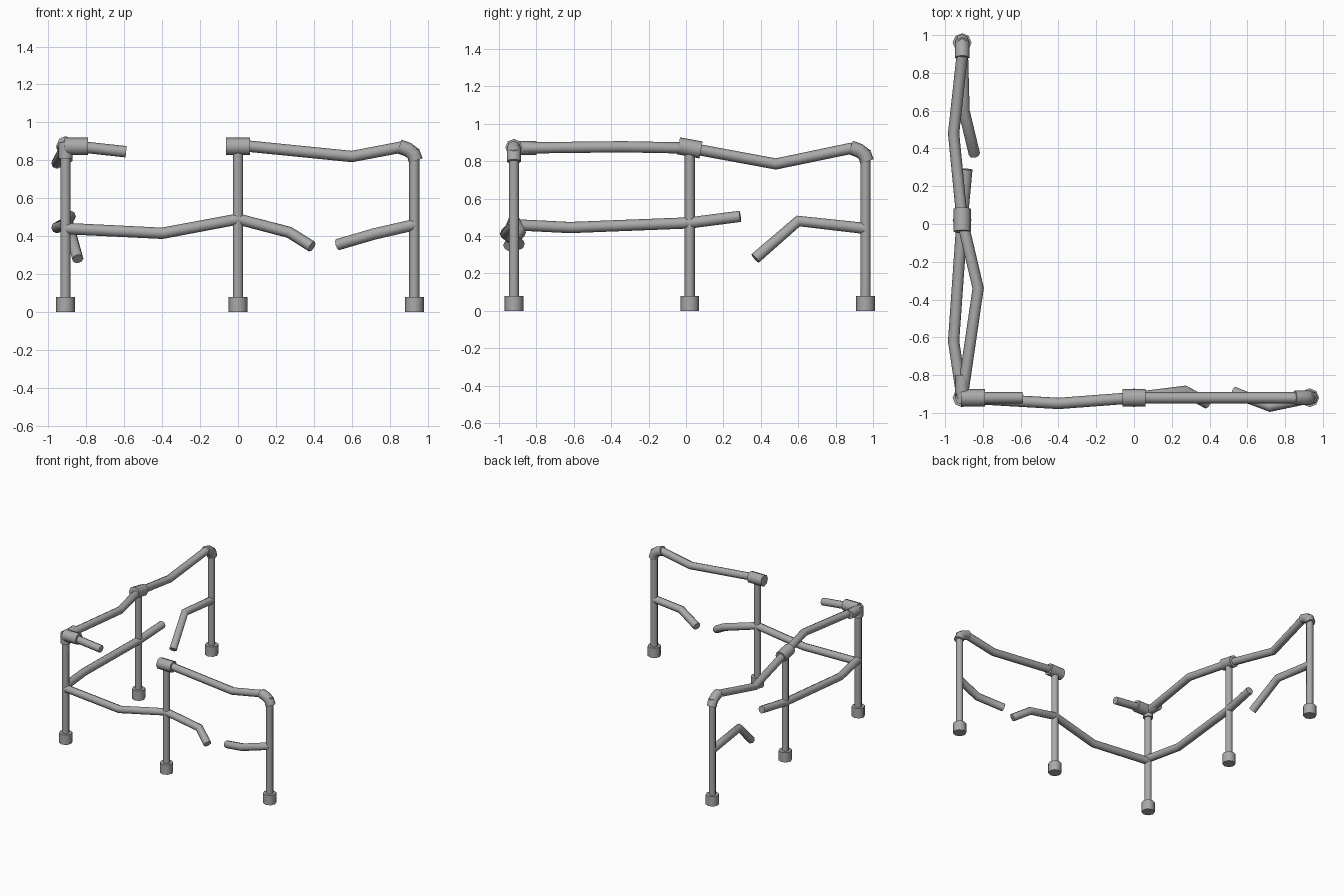
import bpy
import math

cube = bpy.data.objects.get("Cube")
if cube:
    bpy.data.objects.remove(cube, do_unlink=True)


def make_material(name, value):
    mat = bpy.data.materials.new(name)
    mat.use_nodes = True
    colour = (value, value, value, 1)
    mat.diffuse_color = colour
    mat.node_tree.nodes["Principled BSDF"].inputs["Base Color"].default_value = colour
    return mat


steel = make_material("steel grey", 0.4)


def pipe(name, points, radius):
    """Eight-sided capped tube swept along a path."""
    curve = bpy.data.curves.new(name + "_path", "CURVE")
    curve.dimensions = "3D"
    curve.bevel_depth = radius
    curve.bevel_resolution = 2
    curve.use_fill_caps = True
    spline = curve.splines.new("POLY")
    spline.points.add(len(points) - 1)
    for p, co in zip(spline.points, points):
        p.co = (*co, 1)
    helper = bpy.data.objects.new(name + "_path", curve)
    mesh = bpy.data.meshes.new_from_object(helper)
    bpy.data.objects.remove(helper)
    bpy.data.curves.remove(curve)
    mesh.name = name
    mesh.materials.clear()
    mesh.materials.append(steel)
    mesh.shade_smooth()
    mesh.set_sharp_from_angle(angle=math.radians(50))
    obj = bpy.data.objects.new(name, mesh)
    bpy.context.collection.objects.link(obj)
    return obj


POST, RAIL, SLEEVE, FOOT = 0.027, 0.03, 0.046, 0.05
X, Y = -0.91, -0.92          # lines of the side run and the front run
MID, BACK, END = 0.02, 0.96, 0.93

# Upright posts with socket feet
posts = {
    "corner": (X, Y), "front_middle": (0, Y), "front_end": (END, Y),
    "side_middle": (X, MID), "side_end": (X, BACK),
}
for label, (x, y) in posts.items():
    pipe(label + "_post", [(x, y, 0.02), (x, y, 0.86)], POST)
    pipe(label + "_foot", [(x, y, 0), (x, y, 0.08)], FOOT)

# Top rails
pipe("front_top_stub", [(X, Y, 0.88), (-0.59, Y, 0.845)], RAIL)
pipe("front_top_rail", [(0, Y, 0.88), (0.6, Y, 0.82), (0.88, Y, 0.873)], RAIL)
pipe("side_top_rail", [(X, Y, 0.87), (-0.825, -0.34, 0.877), (X, MID, 0.87),
                       (-0.955, 0.48, 0.785), (X, 0.89, 0.87)], RAIL)

# Middle rails, broken apart in two places
pipe("front_middle_rail", [(X, Y, 0.44), (-0.4, -0.95, 0.415), (0, Y, 0.49),
                           (0.27, -0.885, 0.42), (0.39, -0.95, 0.345)], RAIL)
pipe("front_middle_stub", [(END, Y, 0.46), (0.72, -0.965, 0.412),
                           (0.525, -0.89, 0.355)], RAIL)
pipe("side_middle_rail", [(X, Y, 0.46), (-0.955, -0.62, 0.445), (X, MID, 0.47),
                          (-0.885, 0.29, 0.505)], RAIL)
pipe("side_middle_stub", [(X, BACK, 0.44), (-0.9, 0.6, 0.48),
                          (-0.845, 0.37, 0.28)], RAIL)

# Tee sleeves over the middle posts
pipe("front_tee", [(-0.062, Y, 0.873), (0.062, Y, 0.873)], SLEEVE)
pipe("side_tee", [(X, MID - 0.06, 0.882), (X, MID + 0.06, 0.86)], SLEEVE)

# Corner fitting joining both runs
pipe("corner_fitting_front", [(X - 0.005, Y, 0.873), (-0.79, Y, 0.873)], SLEEVE)
pipe("corner_fitting_side", [(X, Y - 0.005, 0.87), (X, -0.8, 0.87)], 0.037)
pipe("corner_fitting_cap", [(X, Y, 0.81), (X, Y, 0.895)], 0.038)

# End elbows: (distance from the post, height)
bend = [(-0.08, 0.873), (-0.035, 0.857), (-0.005, 0.835), (0.008, 0.798)]
pipe("front_end_elbow", [(END + d, Y, z) for d, z in bend], 0.038)
pipe("side_end_elbow", [(X, BACK + d, z) for d, z in bend], 0.038)
